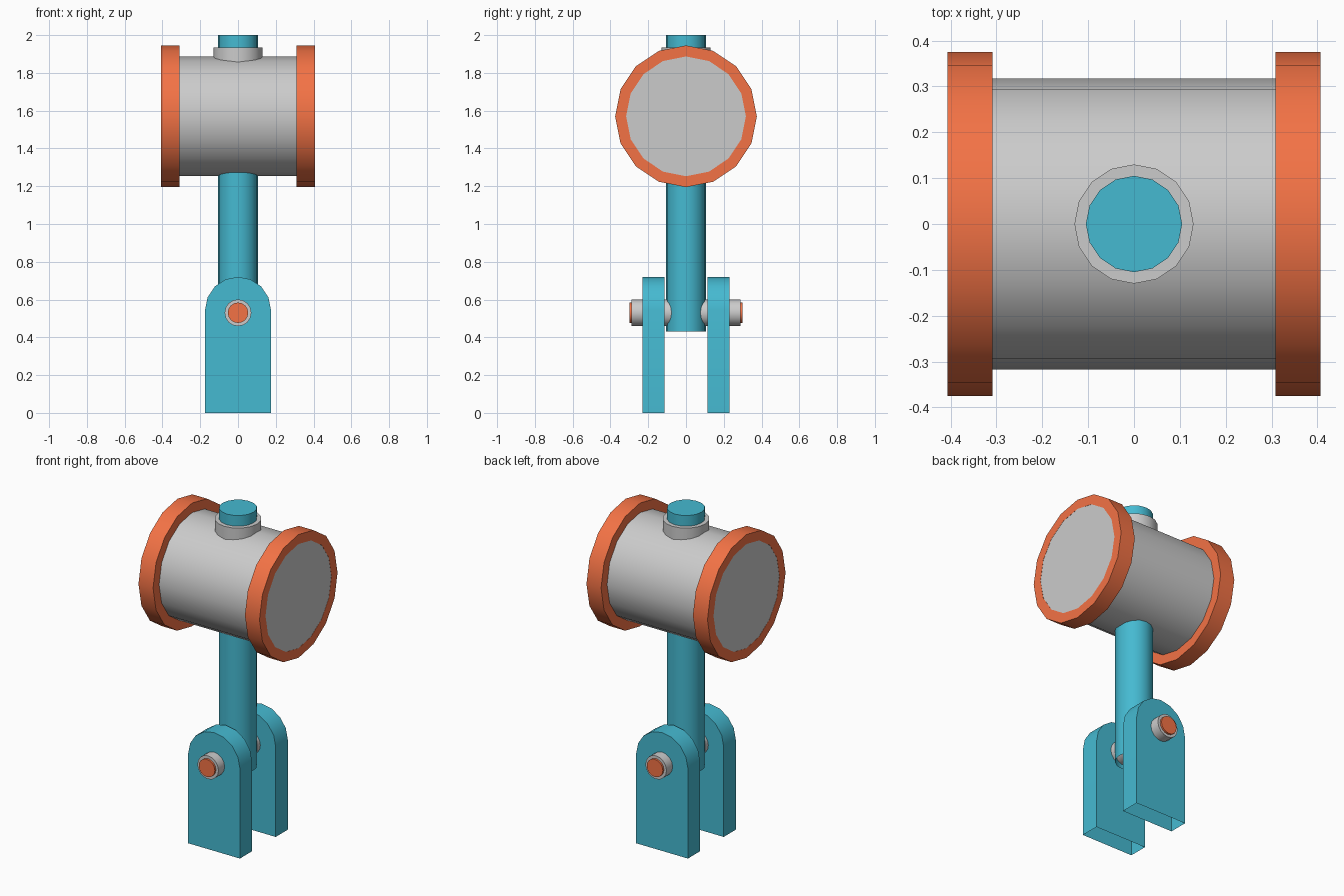
import bpy, bmesh
from math import pi, sin, cos
from mathutils import Matrix

if "Cube" in bpy.data.objects:
    bpy.data.objects.remove(bpy.data.objects["Cube"])

SIDES = 16


def material(name, rgb):
    m = bpy.data.materials.new(name)
    m.diffuse_color = (*rgb, 1)
    m.use_nodes = True
    m.node_tree.nodes["Principled BSDF"].inputs["Base Color"].default_value = m.diffuse_color
    return m


TEAL = material("teal", (0.06, 0.49, 0.64))
RED = material("red", (0.9, 0.17, 0.06))

AXES = {"x": Matrix.Rotation(pi / 2, 4, "Y"),
        "y": Matrix.Rotation(-pi / 2, 4, "X"),
        "z": Matrix.Identity(4)}


def finish(name, bm, mat):
    bmesh.ops.recalc_face_normals(bm, faces=bm.faces)
    me = bpy.data.meshes.new(name)
    bm.to_mesh(me)
    bm.free()
    ob = bpy.data.objects.new(name, me)
    bpy.context.collection.objects.link(ob)
    if mat:
        me.materials.append(mat)
    bpy.ops.object.select_all(action="DESELECT")
    ob.select_set(True)
    bpy.context.view_layer.objects.active = ob
    bpy.ops.object.shade_smooth_by_angle(angle=pi / 6)
    return ob


def lathe(name, profile, axis, z=0, mat=None, closed=False, caps=(True, True)):
    """Turn (radius, position) points around an axis at height z."""
    bm = bmesh.new()
    rings = [[bm.verts.new((r * cos(2 * pi * i / SIDES), r * sin(2 * pi * i / SIDES), h))
              for i in range(SIDES)] for r, h in profile]
    pairs = list(zip(rings, rings[1:])) + ([(rings[-1], rings[0])] if closed else [])
    for a, b in pairs:
        for i in range(SIDES):
            j = (i + 1) % SIDES
            bm.faces.new((a[i], a[j], b[j], b[i]))
    if not closed:
        for ring, cap in zip((rings[0], rings[-1]), caps):
            if cap:
                bm.faces.new(ring)
    bm.transform(Matrix.Translation((0, 0, z)) @ AXES[axis])
    return finish(name, bm, mat)


def fork_plate(name, y0, y1):
    """Round-topped plate, open underneath."""
    w, shoulder = 0.174, 0.546
    outline = [(w, 0)] + [(w * cos(pi * i / 8), shoulder + w * sin(pi * i / 8))
                          for i in range(9)] + [(-w, 0)]
    bm = bmesh.new()
    a, b = ([bm.verts.new((x, y, z)) for x, z in outline] for y in (y0, y1))
    bm.faces.new(a)
    bm.faces.new(b)
    for i in range(len(a) - 1):
        bm.faces.new((a[i], a[i + 1], b[i + 1], b[i]))
    finish(name, bm, TEAL)


# hammer head
lathe("drum", [(0.317, -0.406), (0.317, 0.406)], "x", 1.57)

# shaft through the head, with its collar
lathe("shaft", [(0.105, 0.43), (0.105, 2.0)], "z", mat=TEAL, caps=(False, True))
lathe("shaft_collar", [(0.13, 1.8), (0.13, 1.935), (0.105, 1.935), (0.105, 1.8)],
      "z", closed=True)

# pivot pin through shaft and fork
lathe("pivot_pin", [(0.071, -0.289), (0.071, 0.289)], "y", 0.53)

# mirrored parts: head bands, fork plates, pin caps
for side, s in (("left", -1), ("right", 1)):
    lathe(side + "_band", [(0.317, s * 0.309), (0.375, s * 0.309),
                           (0.375, s * 0.407), (0.317, s * 0.407)],
          "x", 1.57, RED, closed=True)
    fork_plate(side + "_fork_plate", s * 0.114, s * 0.23)
    lathe(side + "_pin_cap", [(0.054, s * 0.28), (0.054, s * 0.3)], "y", 0.53, RED)
